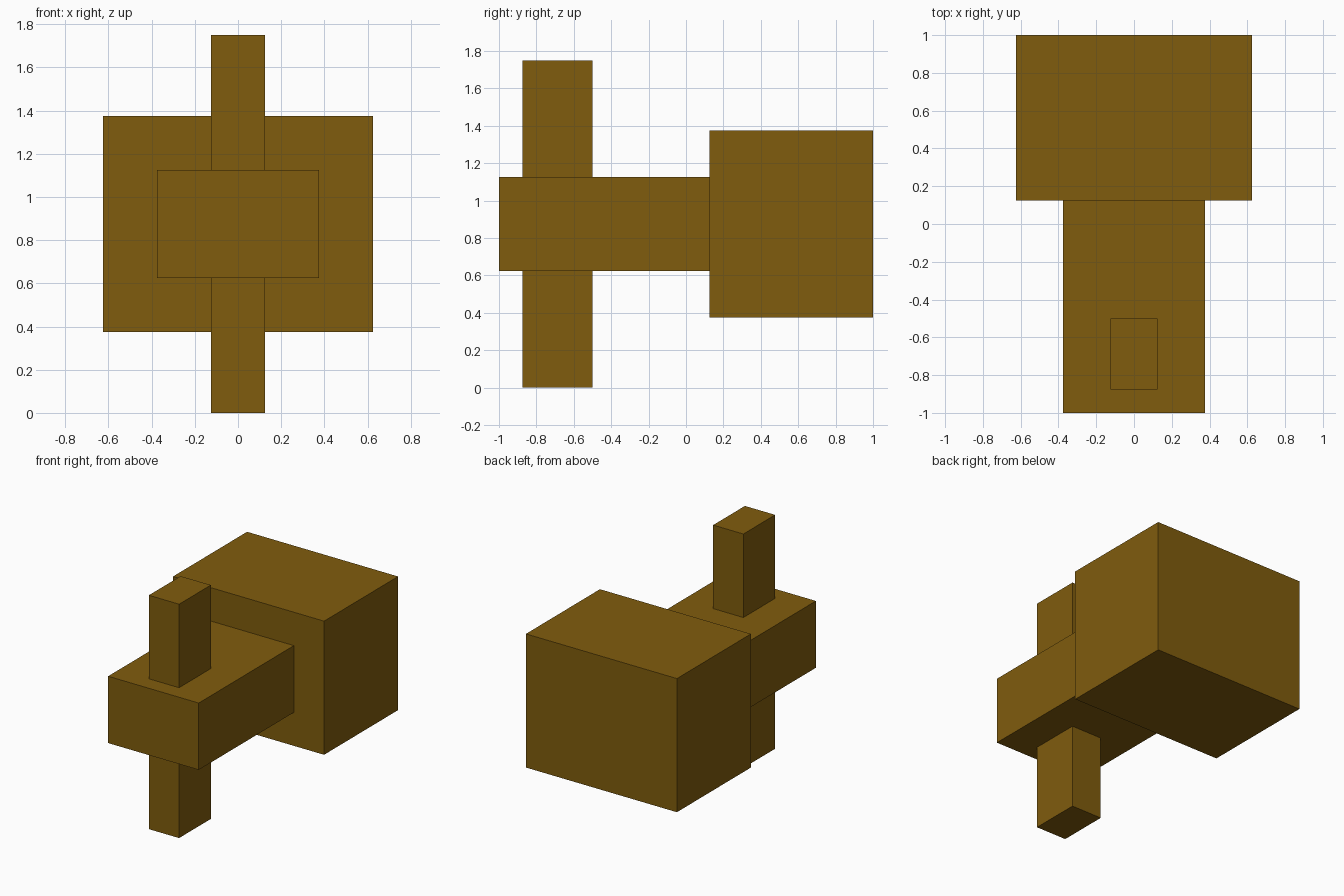
import bpy

if "Cube" in bpy.data.objects:
    bpy.data.objects.remove(bpy.data.objects["Cube"])

# Single flat brown for the whole model
brown = bpy.data.materials.new("golden_brown")
brown.diffuse_color = (0.216, 0.107, 0.004, 1.0)
brown.use_nodes = True
brown.node_tree.nodes["Principled BSDF"].inputs["Base Color"].default_value = brown.diffuse_color


def box(name, low, high):
    """Axis-aligned box between two corners."""
    centre = [(a + b) / 2 for a, b in zip(low, high)]
    size = [b - a for a, b in zip(low, high)]
    bpy.ops.mesh.primitive_cube_add(size=1, location=centre)
    obj = bpy.context.object
    obj.name = name
    obj.scale = size
    bpy.ops.object.transform_apply(location=False, rotation=False, scale=True)
    obj.data.materials.append(brown)
    return obj


# Large block at the back
box("rear_block", (-0.625, 0.125, 0.375), (0.625, 1.0, 1.375))

# Flatter arm reaching forward from it
box("front_arm", (-0.375, -1.0, 0.625), (0.375, 0.125, 1.125))

# Upright post, showing above and below the arm
box("upper_post", (-0.125, -0.875, 1.125), (0.125, -0.5, 1.75))
box("lower_post", (-0.125, -0.875, 0.0), (0.125, -0.5, 0.625))
